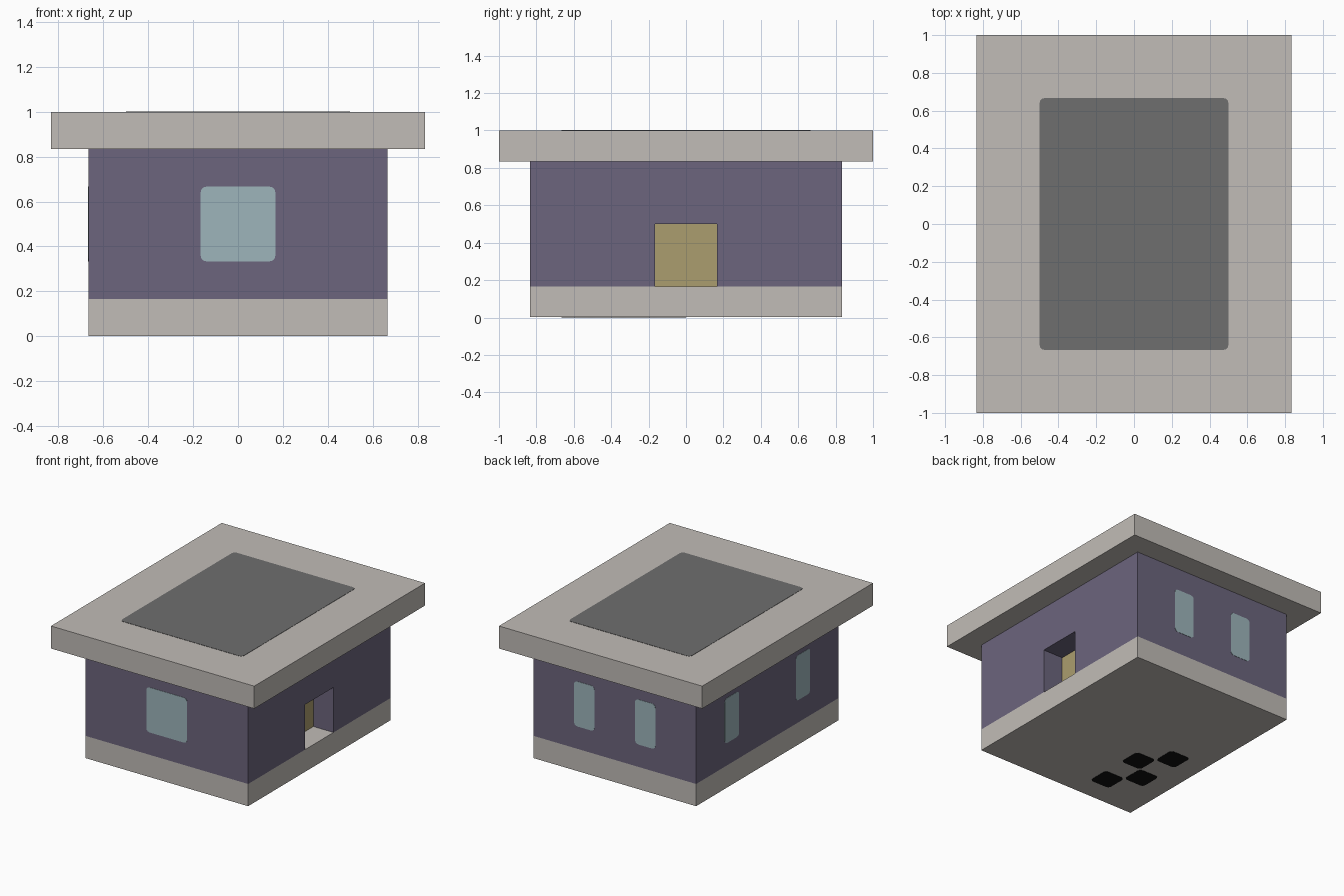
import bpy
import bmesh
from mathutils import Vector

old = bpy.data.objects.get("Cube")
if old:
    bpy.data.objects.remove(old, do_unlink=True)

U = 1 / 6          # building module
SKIN = 0.004       # thickness of the thin plates


def material(name, rgb):
    color = [((c / 255 + 0.055) / 1.055) ** 2.4 for c in rgb] + [1.0]
    mat = bpy.data.materials.new(name)
    mat.use_nodes = True
    mat.diffuse_color = color
    mat.node_tree.nodes["Principled BSDF"].inputs["Base Color"].default_value = color
    return mat


stone = material("warm grey stone", (193, 188, 183))
plum = material("muted purple wall", (108, 101, 125))
glass = material("pale blue glass", (157, 181, 187))
wood = material("ochre door", (171, 157, 110))
slate = material("dark grey roof panel", (110, 110, 110))
black = material("black vent", (17, 17, 17))


def box(name, low, high, mat, round_axis=None, radius=0.026):
    """Box between two corners; corners around round_axis may be rounded."""
    low, high = Vector(low), Vector(high)
    bm = bmesh.new()
    bmesh.ops.create_cube(bm, size=1)
    for v in bm.verts:
        v.co = (low + high) / 2 + v.co * (high - low)
    if round_axis is not None:
        edges = [e for e in bm.edges
                 if abs((e.verts[0].co - e.verts[1].co)[round_axis]) > 1e-5]
        bmesh.ops.bevel(bm, geom=edges, offset=radius, segments=3,
                        profile=0.5, affect='EDGES')
    mesh = bpy.data.meshes.new(name)
    bm.to_mesh(mesh)
    bm.free()
    mesh.materials.append(mat)
    obj = bpy.data.objects.new(name, mesh)
    bpy.context.collection.objects.link(obj)
    return obj


def plate(name, center, size, axis, mat):
    """Thin rounded plate centred on a surface; size along axis is ignored."""
    half = Vector(size) / 2
    half[axis] = SKIN / 2
    center = Vector(center)
    return box(name, center - half, center + half, mat, axis)


# Main masses
box("foundation", (-4*U, -5*U, SKIN/2), (4*U, 5*U, U), stone)
walls = box("walls", (-4*U, -5*U, U), (4*U, 5*U, 5*U), plum)
box("roof_slab", (-5*U, -6*U, 5*U), (5*U, 6*U, 6*U), stone)

# Doorway recess cut into the left wall
cutter = box("doorway_cutter", (3*U, -U, U/2), (5*U, U, 3*U), plum)
cutter.hide_render = True
cut = walls.modifiers.new("doorway", 'BOOLEAN')
cut.operation = 'DIFFERENCE'
cut.solver = 'EXACT'
cut.object = cutter
bpy.context.view_layer.objects.active = walls
bpy.ops.object.modifier_apply(modifier=cut.name)
bpy.data.objects.remove(cutter, do_unlink=True)
box("door", (3*U - SKIN/2, -U, U), (3*U + SKIN/2, U, 3*U), wood)

# Windows: one wide in front, pairs on the back and right walls
plate("front_window", (0, -5*U, 3*U), (2*U, 0, 2*U), 1, glass)
for side, s in (("left", 1), ("right", -1)):
    plate("back_window_" + side, (s*1.5*U, 5*U, 3*U), (U, 0, 2*U), 1, glass)
for end, s in (("front", -1), ("back", 1)):
    plate("side_window_" + end, (-4*U, s*2.5*U, 3*U), (0, U, 2*U), 0, glass)

# Roof panel
plate("roof_panel", (0, 0, 6*U), (6*U, 8*U, 0), 2, slate)

# Staggered vents under the foundation
for i in range(4):
    x = -1.5*U if i % 2 else -2.5*U
    plate("floor_vent_%d" % (i + 1), (x, -(i + 0.5)*U, SKIN/2), (U, U, 0), 2, black)
